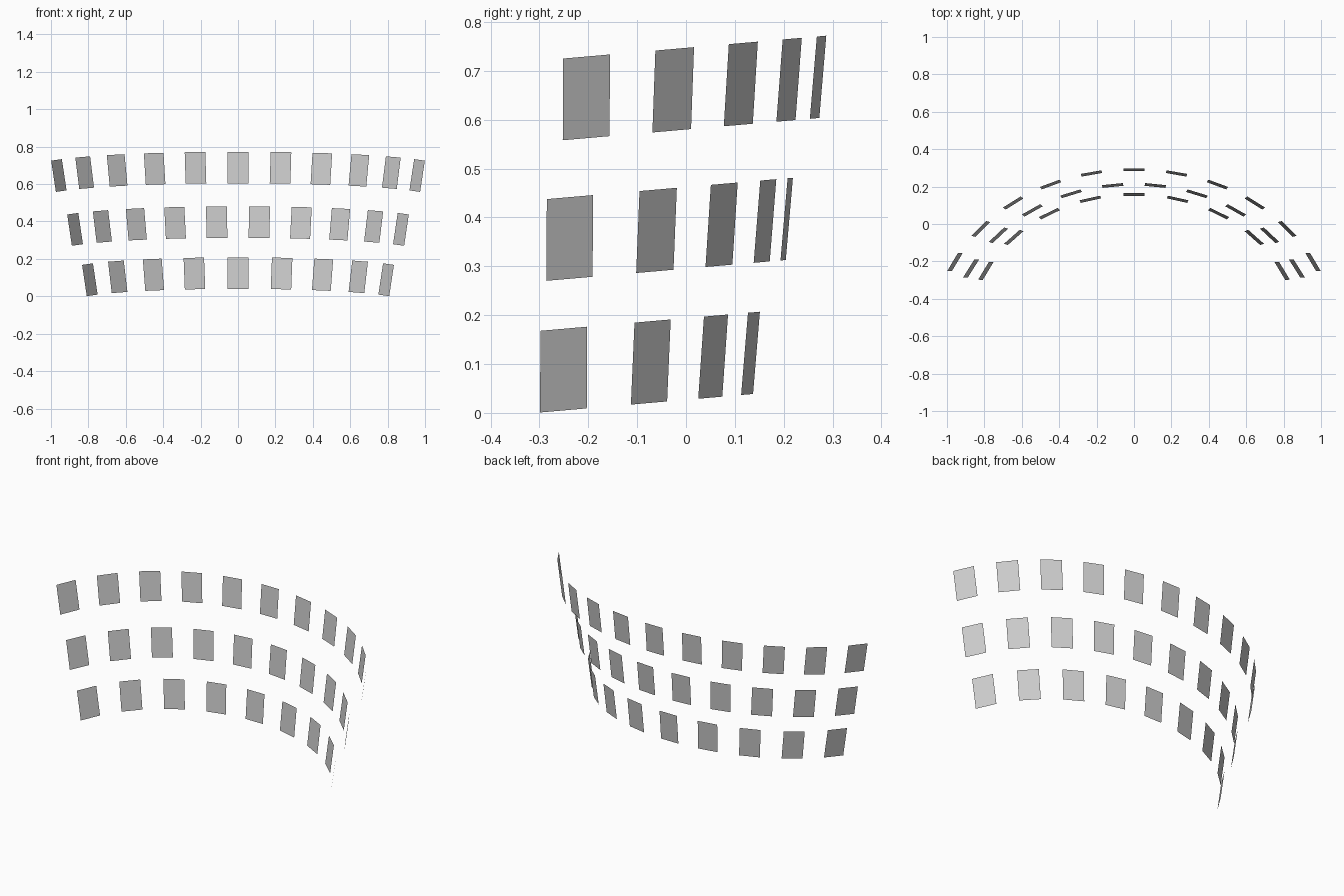
import bpy
from math import atan2, radians
from mathutils import Matrix

if "Cube" in bpy.data.objects:
    bpy.data.objects.remove(bpy.data.objects["Cube"])

PANEL_W, PANEL_H = 0.112, 0.169
TILT = radians(5)     # whole bank rises towards the back
LEAN = radians(-10)   # each panel leans outwards at the top

# one flat panel, facing the front, shared by every position
w, h = PANEL_W / 2, PANEL_H / 2
panel = bpy.data.meshes.new("panel")
panel.from_pydata([(-w, 0, -h), (w, 0, -h), (w, 0, h), (-w, 0, h)], [], [(0, 1, 2, 3)])


def panel_row(name, count, spacing, narrowing, y_mid, bend, z_mid):
    """Panels spaced along a curve x = a*k - b*k^3, y = y_mid - c*k^2."""
    for i in range(count):
        k = i - (count - 1) / 2
        x = spacing * k - narrowing * k ** 3
        drop = bend * k * k
        yaw = atan2(-2 * bend * k, spacing - 3 * narrowing * k * k)
        ob = bpy.data.objects.new(f"{name}_panel_{i + 1}", panel)
        ob.matrix_world = (
            Matrix.Translation((x, y_mid - drop, z_mid - 0.0868 * drop))
            @ Matrix.Rotation(TILT, 4, 'X')
            @ Matrix.Rotation(yaw, 4, 'Z')
            @ Matrix.Rotation(LEAN, 4, 'X'))
        bpy.context.collection.objects.link(ob)


# three staggered curved rows
panel_row("bottom_row", 9, 0.2353, 0.00233, 0.1575, 0.0255, 0.124)
panel_row("middle_row", 10, 0.2280, 0.00170, 0.2116, 0.0222, 0.397)
panel_row("top_row", 11, 0.2288, 0.00149, 0.2900, 0.01976, 0.6885)
